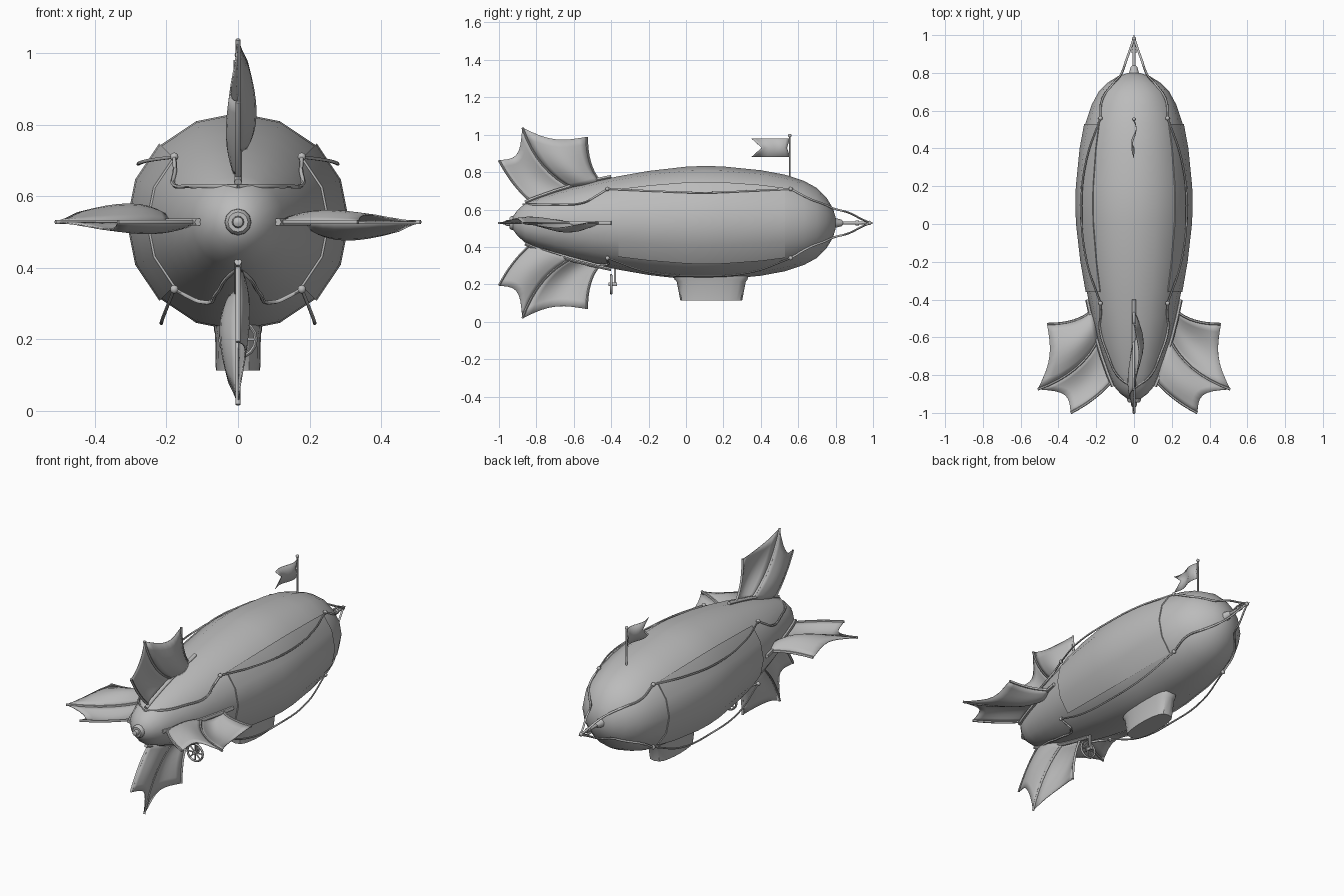
import bpy, bmesh
from math import sin, cos, pi, sqrt, radians
from mathutils import Vector, Matrix

cube = bpy.data.objects.get("Cube")
if cube:
    bpy.data.objects.remove(cube)

grey = bpy.data.materials.new("plain_grey")
grey.use_nodes = True
grey.diffuse_color = (0.5, 0.5, 0.5, 1)
grey.node_tree.nodes["Principled BSDF"].inputs["Base Color"].default_value = grey.diffuse_color

AXIS = 0.528
SIDES = 16
PROFILE = [(-.93, .03), (-.9, .07), (-.86, .105), (-.8, .13), (-.7, .165), (-.6, .195),
           (-.5, .22), (-.36, .25), (-.2, .278), (0, .301), (.1, .305), (.2, .302),
           (.4, .282), (.53, .258), (.63, .225), (.7, .187), (.75, .137), (.785, .08), (.8, .03)]


def hull_radius(y):
    for (y0, r0), (y1, r1) in zip(PROFILE, PROFILE[1:]):
        if y0 <= y <= y1:
            return r0 + (r1 - r0) * (y - y0) / (y1 - y0)
    return 0.03


def finish(name, mesh, angle=40):
    obj = bpy.data.objects.new(name, mesh)
    bpy.context.collection.objects.link(obj)
    mesh.materials.append(grey)
    bpy.ops.object.select_all(action='DESELECT')
    obj.select_set(True)
    bpy.context.view_layer.objects.active = obj
    bpy.ops.object.shade_smooth_by_angle(angle=radians(angle))
    return obj


def from_bmesh(name, bm, angle=40, fix=True):
    if fix:
        bmesh.ops.recalc_face_normals(bm, faces=bm.faces)
    mesh = bpy.data.meshes.new(name)
    bm.to_mesh(mesh)
    bm.free()
    return finish(name, mesh, angle)


def loft(name, rings, closed=True, caps=True, angle=40):
    """Skin a list of equal rings of points."""
    bm = bmesh.new()
    rows = [[bm.verts.new(p) for p in ring] for ring in rings]
    count = len(rows[0])
    for a, b in zip(rows, rows[1:]):
        for i in range(count if closed else count - 1):
            j = (i + 1) % count
            bm.faces.new((a[i], a[j], b[j], b[i]))
    if closed and caps:
        bm.faces.new(rows[0])
        bm.faces.new(rows[-1])
    return from_bmesh(name, bm, angle)


def tube(name, points, radius, smooth=True, cyclic=False):
    """Round rope or rod along a path."""
    curve = bpy.data.curves.new(name, 'CURVE')
    curve.dimensions = '3D'
    curve.bevel_depth = radius
    curve.bevel_resolution = 1
    curve.resolution_u = 5
    curve.use_fill_caps = True
    spline = curve.splines.new('BEZIER' if smooth else 'POLY')
    knots = spline.bezier_points if smooth else spline.points
    knots.add(len(points) - 1)
    for knot, p in zip(knots, points):
        if smooth:
            knot.co = p
            knot.handle_left_type = knot.handle_right_type = 'AUTO'
        else:
            knot.co = (*p, 1)
    spline.use_cyclic_u = cyclic
    temp = bpy.data.objects.new(name, curve)
    mesh = bpy.data.meshes.new_from_object(temp)
    bpy.data.objects.remove(temp)
    return finish(name, mesh, 60)


def lathe(name, profile, sides=12):
    """Turn (y, radius) pairs around the ship's long axis."""
    return loft(name, [[(r * cos(2 * pi * i / sides), y, AXIS + r * sin(2 * pi * i / sides))
                        for i in range(sides)] for y, r in profile])


def ball(name, place, radius):
    bm = bmesh.new()
    bmesh.ops.create_uvsphere(bm, u_segments=10, v_segments=6, radius=radius,
                              matrix=Matrix.Translation(place))
    from_bmesh(name, bm)


def solidify(obj, thickness):
    mod = obj.modifiers.new("thickness", 'SOLIDIFY')
    mod.thickness = thickness
    mod.offset = 0


# Gas hull, nose spar and tail hub
lathe("hull", PROFILE, SIDES)
lathe("nose_spar", [(.77, .05), (.79, .028), (.83, .018), (.84, .009), (.97, .007), (1, .002)])
lathe("spar_collar", [(.905, .014), (.925, .014)])
ball("spar_knob", (0, .98, AXIS), .012)
lathe("tail_hub", [(-.9, .04), (-.935, .036), (-.945, .028), (-.945, .017), (-.965, .014), (-.97, .004)])

# Raised side panels
for side, label in ((1, "left"), (-1, "right")):
    rings = []
    for y, r in PROFILE:
        if not -.37 < y < .54:
            continue
        turns = [radians(-45 + 22.5 * i) for i in range(5)]
        outer = [(side * (r + .006) * cos(a), y, AXIS + (r + .006) * sin(a)) for a in turns]
        inner = [(side * (r - .01) * cos(a), y, AXIS + (r - .01) * sin(a)) for a in reversed(turns)]
        rings.append(outer + inner)
    loft(label + "_side_panel", rings)

# Rigging ropes with anchor knobs
for side, label in ((1, "left"), (-1, "right")):
    def on_hull(y, dz):
        r = hull_radius(y) + .004
        return (side * sqrt(max(r * r - dz * dz, 0)), y, AXIS + dz)

    def at(x, y, z):
        return (side * x, y, z)

    for z in (.71, .34):
        for y in (-.42, .56):
            ball(label + "_rope_anchor", at(.178, y, z), .012)
    tube(label + "_upper_rope", [at(.178, .56, .71), at(.25, .35, .7), at(.279, .1, .69),
                                 at(.25, -.2, .7), at(.178, -.42, .71)], .005)
    tube(label + "_lower_rope", [at(.178, .56, .34), at(.208, .35, .265), at(.214, .07, .245),
                                 at(.208, -.2, .265), at(.178, -.42, .34)], .005)
    tube(label + "_upper_tail_rope", [at(.178, -.42, .71), on_hull(-.48, .145), on_hull(-.55, .108),
                                      on_hull(-.7, .1), on_hull(-.8, .1), at(0, -.87, .628)], .006)
    tube(label + "_lower_tail_rope", [at(.178, -.42, .34), at(.15, -.42, .325), at(.105, -.42, .305),
                                      at(.06, -.57, .33), at(.035, -.7, .368), at(0, -.8, .4)], .006)
    for z, sign, part in ((.71, 1, "upper"), (.34, -1, "lower")):
        tube(f"{label}_{part}_nose_rope",
             [at(.178, .56, z), on_hull(.66, sign * .13), on_hull(.74, sign * .1),
              at(.07, .79, AXIS + sign * .077), at(.04, .87, AXIS + sign * .055),
              at(.015, .94, AXIS + sign * .02), at(0, .985, AXIS)], .006)

# Four ribbed tail fins; local points are (bulge, along the ship, outward)
RIBS = [((-.46, .225), (-.53, .3), (-.53, .46)),
        ((-.6, .185), (-.79, .27), (-.875, .51)),
        ((-.83, .115), (-.93, .2), (-1, .335))]


def rib_point(rib, t):
    a, b, c = (Vector((0, *p)) for p in rib)
    return a * (1 - t) ** 2 + b * 2 * t * (1 - t) + c * t * t


STEPS = 8
for quarter, label in enumerate(("top", "left", "bottom", "right")):
    spin = Matrix.Translation((0, 0, AXIS)) @ Matrix.Rotation(quarter * pi / 2, 4, 'Y')
    for rib_a, rib_b, bulge, scallop, part in ((RIBS[0], RIBS[1], .05, .1, "front"),
                                               (RIBS[1], RIBS[2], -.032, .17, "rear")):
        rows = []
        for i in range(STEPS + 1):
            s = i / STEPS
            row = []
            for j in range(STEPS + 1):
                t = j / STEPS * (1 - scallop * sin(pi * s))
                p = rib_point(rib_a, t).lerp(rib_point(rib_b, t), s)
                p.x = bulge * sin(pi * s) * sin(pi * (.15 + .75 * t))
                row.append(spin @ p)
            rows.append(row)
        solidify(loft(f"{label}_fin_{part}_web", rows, closed=False), .004)
    for rib, part in zip(RIBS, ("front", "middle", "rear")):
        tube(f"{label}_fin_{part}_rib", [spin @ rib_point(rib, j / STEPS) for j in range(STEPS + 1)],
             .007, smooth=False)
    # Keel beam holding the fin to the hull
    tube(label + "_fin_beam", [spin @ Vector((0, y, hull_radius(y) + .006))
                               for y in (-.4, -.5, -.6, -.7, -.8, -.86)], .011, smooth=False)

# Gondola with a boat-shaped plan
rings = []
for z, half, middle, width in ((.27, .205, .132, .07), (.225, .195, .134, .067),
                               (.215, .185, .135, .064), (.113, .165, .135, .062)):
    ring = []
    for i in range(20):
        c, s = cos(pi * i / 10), sin(pi * i / 10)
        ring.append((width * (abs(s) ** .6) * (1 if s > 0 else -1), middle + half * c, z))
    rings.append(ring)
loft("gondola", rings)

# Spoked propeller wheel below the tail
WHEEL = Vector((0, -.4, .2))


def rim(radius, turn, y=0):
    return WHEEL + Vector((radius * cos(turn), y, radius * sin(turn)))


tube("wheel_rim", [rim(.05, 2 * pi * i / 16) for i in range(16)], .006, smooth=False, cyclic=True)
for i in range(4):
    tube("wheel_spokes", [rim(.05, pi * i / 4), rim(-.05, pi * i / 4)], .004, smooth=False)
tube("wheel_axle", [rim(0, 0, -.015), rim(0, 0, .03)], .011, smooth=False)
tube("wheel_strut", [rim(0, 0, .02), rim(.09, pi / 2, .02)], .007, smooth=False)

# Flag pole and swallow-tailed flag
tube("flag_pole", [(0, .555, .76), (0, .555, .995)], .005, smooth=False)
ball("flag_pole_knob", (0, .555, .995), .01)
rows = []
for i in range(11):
    s = i / 10
    wave = .012 * sin(2 * pi * s)
    middle_y = .54 - .135 * s
    edge_y = .555 - .205 * s
    rows.append([(wave, edge_y, .88), (wave, middle_y, .93), (wave, edge_y, .98)])
solidify(loft("flag", rows, closed=False), .003)
